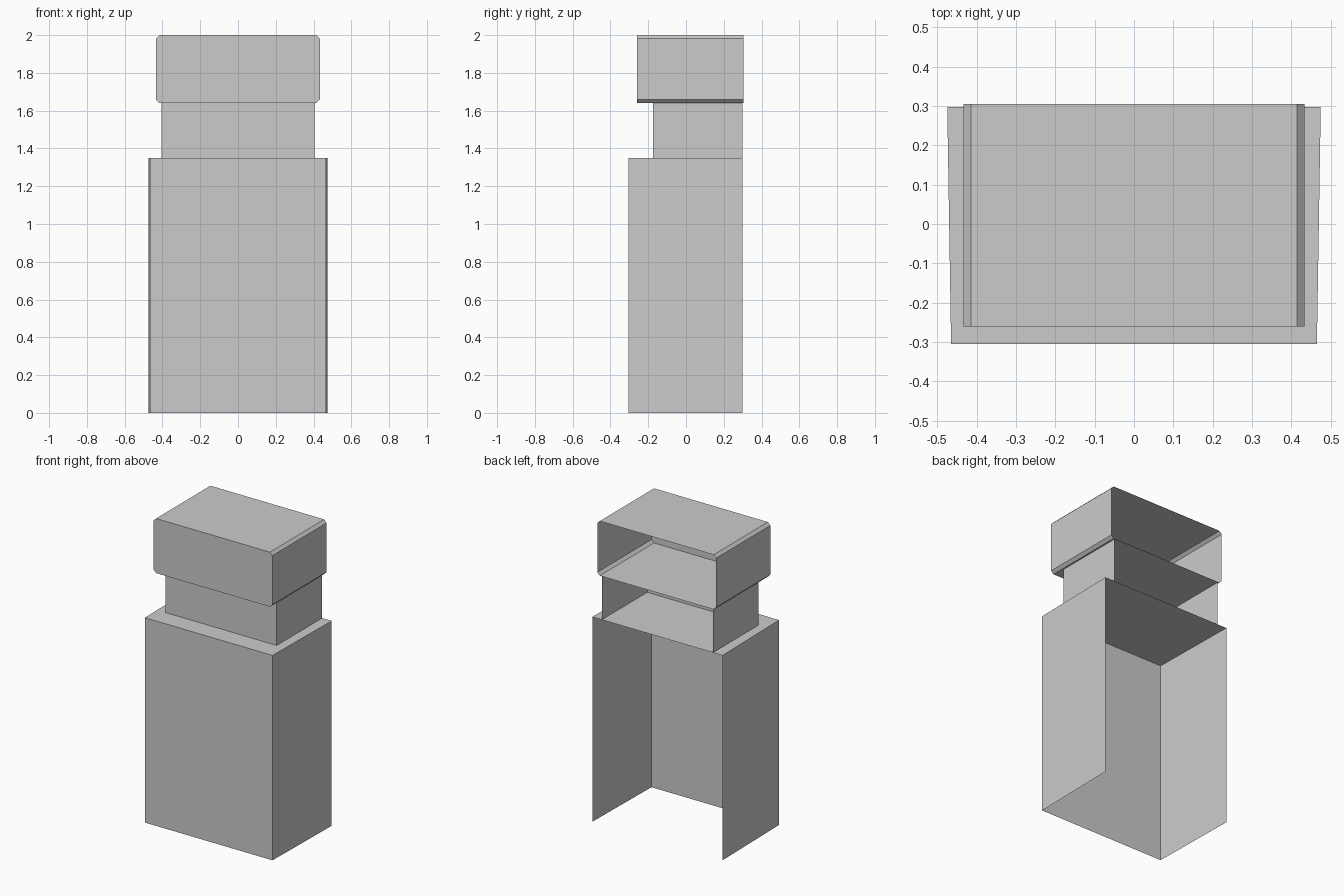
import bpy
import bmesh

cube = bpy.data.objects.get("Cube")
if cube:
    bpy.data.objects.remove(cube, do_unlink=True)

# One plain grey for every panel
grey = bpy.data.materials.new("plain_grey")
grey.use_nodes = True
colour = (0.6, 0.6, 0.6, 1)
grey.diffuse_color = colour
grey.node_tree.nodes["Principled BSDF"].inputs["Base Color"].default_value = colour


def sheet_shell(name, profile, y_front, y_back, flare=1.0, closed=False):
    """Thin shell: an x-z profile with a front panel, left open at the back."""
    bm = bmesh.new()
    front = [bm.verts.new((x, y_front, z)) for x, z in profile]
    back = [bm.verts.new((x * flare, y_back, z)) for x, z in profile]
    bm.faces.new(front)
    count = len(profile)
    for i in range(count if closed else count - 1):
        j = (i + 1) % count
        bm.faces.new((front[j], front[i], back[i], back[j]))
    bm.normal_update()
    mesh = bpy.data.meshes.new(name)
    bm.to_mesh(mesh)
    bm.free()
    mesh.materials.append(grey)
    obj = bpy.data.objects.new(name, mesh)
    bpy.context.collection.objects.link(obj)
    return obj


def mirrored(right_half):
    """Right half of a profile, bottom to top, carried over to the left."""
    return right_half + [(-x, z) for x, z in reversed(right_half)]


# Tall base, open at the bottom and back, slightly wider at the back
sheet_shell("base_cabinet", mirrored([(0.465, 0.0), (0.465, 1.35)]),
            -0.305, 0.298, flare=1.021)

# Narrow neck between base and head
sheet_shell("neck", mirrored([(0.405, 1.35), (0.405, 1.64)]), -0.175, 0.298)

# Head with chamfered long edges, closed all round except the back
sheet_shell("head_box",
            mirrored([(0.415, 1.64), (0.433, 1.658), (0.433, 1.982), (0.415, 2.0)]),
            -0.26, 0.305, closed=True)
